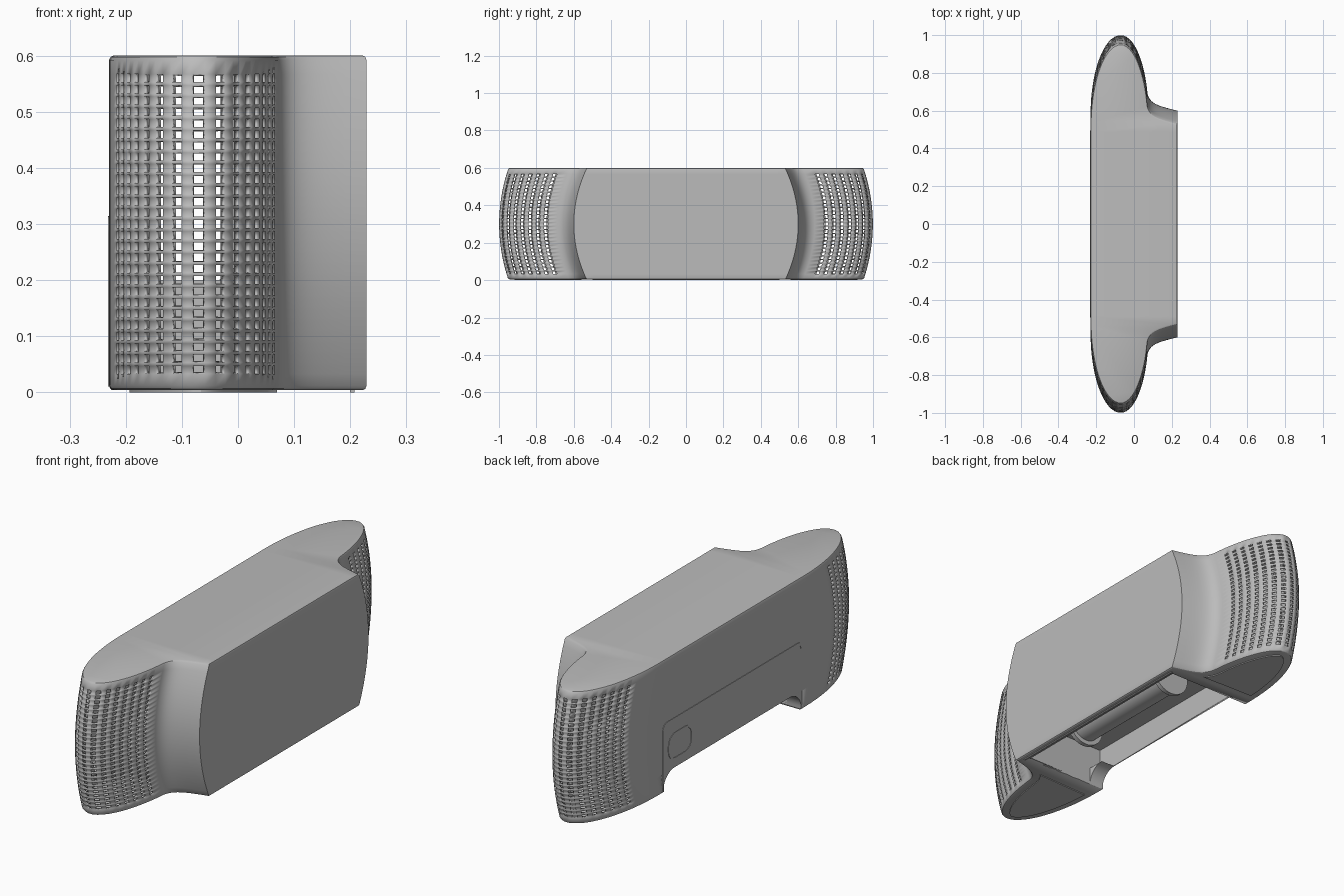
import bpy, bmesh, math
from mathutils import Vector
from mathutils.geometry import interpolate_bezier

if "Cube" in bpy.data.objects:
    bpy.data.objects.remove(bpy.data.objects["Cube"])

grey = bpy.data.materials.new("light_grey")
grey.use_nodes = True
grey.diffuse_color = (0.5, 0.5, 0.5, 1)
grey.node_tree.nodes["Principled BSDF"].inputs["Base Color"].default_value = (0.5, 0.5, 0.5, 1)

BASE, TOP, MID = 0.004, 0.6, 0.3
BAY_Y, BAY_X, BAY_Z = 0.49, 0.19, 0.09
PITCH, HALF_HOLE, COLUMNS = 0.043, 0.011, 7


def finish(bm, name):
    mesh = bpy.data.meshes.new(name)
    bm.to_mesh(mesh)
    bm.free()
    mesh.materials.append(grey)
    ob = bpy.data.objects.new(name, mesh)
    bpy.context.collection.objects.link(ob)
    bpy.ops.object.select_all(action='DESELECT')
    ob.select_set(True)
    bpy.context.view_layer.objects.active = ob
    bpy.ops.object.shade_smooth_by_angle(angle=math.radians(25))
    return ob


def prism(name, points, offset):
    """Closed solid: a flat polygon swept along an offset."""
    bm = bmesh.new()
    face = bm.faces.new([bm.verts.new(p) for p in points])
    new = bmesh.ops.extrude_face_region(bm, geom=[face], use_keep_orig=True)["geom"]
    bmesh.ops.translate(bm, vec=offset, verts=[g for g in new if isinstance(g, bmesh.types.BMVert)])
    bmesh.ops.recalc_face_normals(bm, faces=bm.faces)
    return finish(bm, name)


def rounded_rect(cy, cz, hy, hz, r):
    pts = []
    for q, (sy, sz) in enumerate([(1, 1), (-1, 1), (-1, -1), (1, -1)]):
        for k in range(7):
            a = math.radians(90 * q + 15 * k)
            pts.append((cy + sy * (hy - r) + r * math.cos(a), cz + sz * (hz - r) + r * math.sin(a)))
    return pts


def bead(name, outer, inner, closed=True):
    """Thin raised seam on the back between two matching loops."""
    bm = bmesh.new()
    rings = [[bm.verts.new((x, y, z)) for y, z in loop]
             for loop, x in ((outer, -0.229), (outer, -0.232), (inner, -0.232), (inner, -0.229))]
    n = len(outer)
    for i in range(n if closed else n - 1):
        j = (i + 1) % n
        for a, b in zip(rings, rings[1:]):
            bm.faces.new((a[i], a[j], b[j], b[i]))
    bmesh.ops.recalc_face_normals(bm, faces=bm.faces)
    return finish(bm, name)


# Plan outline of one end: concave shoulder, then a long elliptical nose
def nose(deg):
    a = math.radians(deg)
    rx = 0.147 if deg < 90 else 0.16
    return Vector((-0.07 + rx * math.cos(a), 0.58 + 0.42 * math.sin(a)))


dense = [nose(15 + 0.25 * k) for k in range(661)]
arc = [0.0]
for a, b in zip(dense, dense[1:]):
    arc.append(arc[-1] + (b - a).length)
tip = arc[300]


def along(s):
    i = min(range(len(arc)), key=lambda k: abs(arc[k] - s - tip))
    return dense[i].copy()


shoulder = interpolate_bezier(Vector((0.229, 0.6, 0)), Vector((0.13, 0.625, 0)),
                              Vector((0.085, 0.635, 0)), dense[0].to_3d(), 14)
half = [(p.to_2d(), False) for p in shoulder]
for k in range(-COLUMNS, COLUMNS + 1):
    half.append((along(k * PITCH - HALF_HOLE), True))
    half.append((along(k * PITCH + HALF_HOLE), False))
last = COLUMNS * PITCH + HALF_HOLE
rest = arc[-1] - tip - last
half += [(along(last + rest * k / 6), False) for k in range(1, 7)]
pts = [p for p, _ in half]
outline = pts + [Vector((p.x, -p.y)) for p in reversed(pts)]
starts = {i for i, (_, hole) in enumerate(half) if hole}
hole_cols = starts | {len(outline) - 2 - i for i in starts}


def section(z, inset):
    """Outline at a height, drawn in towards top and bottom."""
    t2 = ((z - MID) / MID) ** 2
    ring, n = [], len(outline)
    for i, p in enumerate(outline):
        d0 = (p - outline[i - 1]).normalized()
        d1 = (outline[(i + 1) % n] - p).normalized()
        d = (d0 + d1).normalized()
        y = abs(p.y) - t2 * (0.05 + 0.05 * (1 - abs(p.y)))
        ring.append(Vector((p.x - d.y * inset, math.copysign(y, p.y) + d.x * inset, z)))
    return ring


# Main shell with grille openings
rows = [0.04 + 0.02 * j for j in range(27)]
levels = [(BASE, 0.008), (BASE + 0.0025, 0.0025), (BASE + 0.008, 0)]
hole_rows = set()
for z in rows:
    hole_rows.add(len(levels))
    levels += [(z - 0.007, 0), (z + 0.007, 0)]
levels += [(TOP - 0.008, 0), (TOP - 0.0025, 0.0025), (TOP, 0.008)]
bm = bmesh.new()
rings = [[bm.verts.new(p) for p in section(z, e)] for z, e in levels]
n = len(outline)
holes = []
for j, (lo, hi) in enumerate(zip(rings, rings[1:])):
    for i in range(n):
        k = (i + 1) % n
        f = bm.faces.new((lo[i], lo[k], hi[k], hi[i]))
        if j in hole_rows and i in hole_cols:
            holes.append(f)
bm.faces.new(rings[-1])
bm.faces.new(list(reversed(rings[0])))
bmesh.ops.recalc_face_normals(bm, faces=bm.faces)
bmesh.ops.delete(bm, geom=holes, context='FACES')
# Underside bay opening and back notch
for co, no in (((0, BAY_Y, 0), (0, 1, 0)), ((0, -BAY_Y, 0), (0, 1, 0)),
               ((BAY_X, 0, 0), (1, 0, 0)), ((0, 0, BAY_Z), (0, 0, 1))):
    bmesh.ops.bisect_plane(bm, geom=bm.verts[:] + bm.edges[:] + bm.faces[:],
                           plane_co=co, plane_no=no, dist=1e-6)
gone = []
for f in bm.faces:
    c = f.calc_center_median()
    if abs(c.y) < BAY_Y and c.z < BAY_Z and c.x < BAY_X:
        gone.append(f)
bmesh.ops.delete(bm, geom=gone, context='FACES')
shell = finish(bm, "shell")
wall = shell.modifiers.new("wall", 'SOLIDIFY')
wall.thickness = 0.012
wall.offset = -1

# Bay lining: sloping front, ceiling, back and end walls
bm = bmesh.new()
profile = [(BAY_X, BASE), (0.14, 0.2), (-0.217, 0.2), (-0.217, BAY_Z)]
sides = [[bm.verts.new((x, s * BAY_Y, z)) for x, z in profile] for s in (-1, 1)]
for i in range(3):
    bm.faces.new((sides[0][i], sides[0][i + 1], sides[1][i + 1], sides[1][i]))
for side, s in zip(sides, (-1, 1)):
    bm.faces.new(side + [bm.verts.new((-0.226, s * BAY_Y, BAY_Z)),
                         bm.verts.new((-0.226, s * BAY_Y, BASE))])
finish(bm, "bay_lining")

# Holder barrel and its round end plates inside the bay
for name, r, length, ys in (("barrel", 0.075, 0.58, (0,)), ("barrel_end", 0.095, 0.02, (-0.29, 0.29))):
    for y in ys:
        bpy.ops.mesh.primitive_cylinder_add(vertices=40, radius=r, depth=length,
                                            location=(0.04, y, 0.14), rotation=(math.pi / 2, 0, 0))
        ob = bpy.context.object
        ob.name = name
        ob.data.materials.append(grey)
        bpy.ops.object.shade_smooth_by_angle(angle=math.radians(30))

for s, side in ((1, "left"), (-1, "right")):
    # Rounded upper corners of the back notch
    corner = [(-0.23, s * BAY_Y, BAY_Z)]
    for k in range(11):
        a = math.pi / 2 * k / 10
        corner.append((-0.23, s * (BAY_Y - 0.08 + 0.08 * math.cos(a)), BAY_Z - 0.08 + 0.08 * math.sin(a)))
    prism("notch_corner_" + side, corner, (0.07, 0, 0))
    # Foot pads under the ends
    pad = [p for p in section(BASE, 0.035) if p.y * s > 0.55 and p.x < 0.07]
    prism("foot_pad_" + side, pad, (0, 0, -BASE))

# Rail along the front of the bay
prism("front_rail", [(0.2, -0.5, BASE), (0.208, -0.5, BASE), (0.208, 0.5, BASE), (0.2, 0.5, BASE)],
      (0, 0, -BASE))

# Back panel seam, open at the notch, and the oval button seam
arch = [rounded_rect(0, 0.155, h, h - BAY_Y + 0.155, 0.03)[:14] for h in (0.494, 0.487)]
arch = [[(a[0][0], 0.01)] + a + [(a[-1][0], 0.01)] for a in arch]
bead("panel_seam", arch[0], arch[1], closed=False)
bead("button_seam", rounded_rect(0.37, 0.187, 0.085, 0.06, 0.05),
     rounded_rect(0.37, 0.187, 0.078, 0.053, 0.043))
